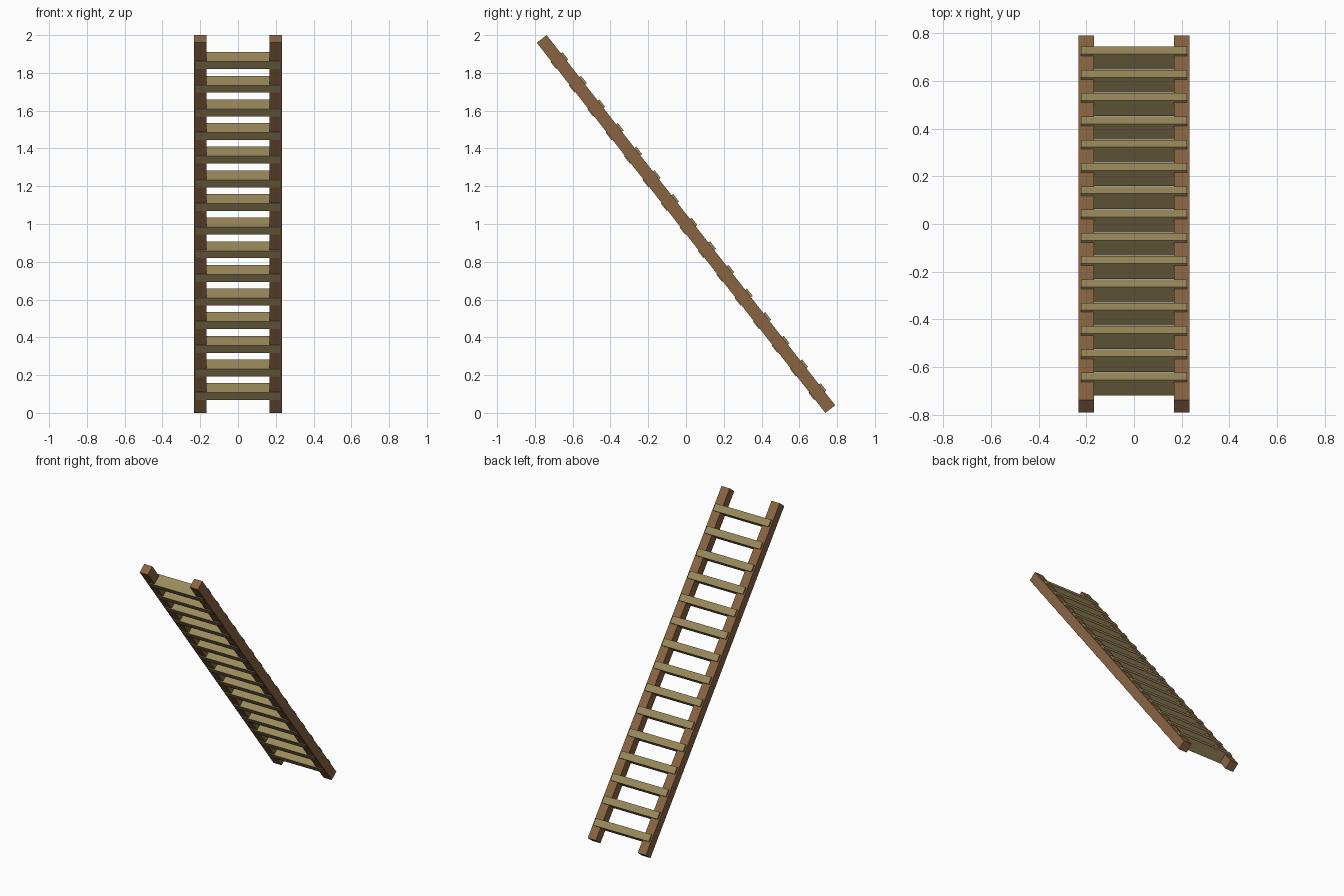
import bpy
import math
from mathutils import Matrix, Vector

cube = bpy.data.objects.get("Cube")
if cube:
    bpy.data.objects.remove(cube, do_unlink=True)


def material(name, colour):
    mat = bpy.data.materials.new(name)
    mat.use_nodes = True
    mat.diffuse_color = (*colour, 1)
    bsdf = mat.node_tree.nodes["Principled BSDF"]
    bsdf.inputs["Base Color"].default_value = (*colour, 1)
    return mat


stile_wood = material("brown wood", (0.25, 0.128, 0.055))
rung_wood = material("pale olive wood", (0.32, 0.25, 0.105))

# Ladder frame: local z runs up the slope, local y out of the upper side
LEAN = Matrix.Translation((0, 0, 1)) @ Matrix.Rotation(math.radians(37.94), 4, "X")


def leaning_box(name, centre, size, mat):
    bpy.ops.mesh.primitive_cube_add(size=1)
    obj = bpy.context.object
    obj.name = name
    obj.data.transform(Matrix.Diagonal((*size, 1)))
    obj.matrix_world = LEAN @ Matrix.Translation(Vector(centre))
    obj.data.materials.append(mat)
    return obj


# Two square side rails
for side, x in (("left", 0.2), ("right", -0.2)):
    leaning_box(f"{side}_stile", (x, 0, 0), (0.065, 0.066, 2.485), stile_wood)

# Evenly spaced rungs, slightly deeper than the rails
RUNGS, SPACING = 15, 0.1587
for i in range(RUNGS):
    along = (i - (RUNGS - 1) / 2) * SPACING - 0.0165
    leaning_box(f"rung_{i + 1}", (0, 0.003, along), (0.444, 0.082, 0.05), rung_wood)
